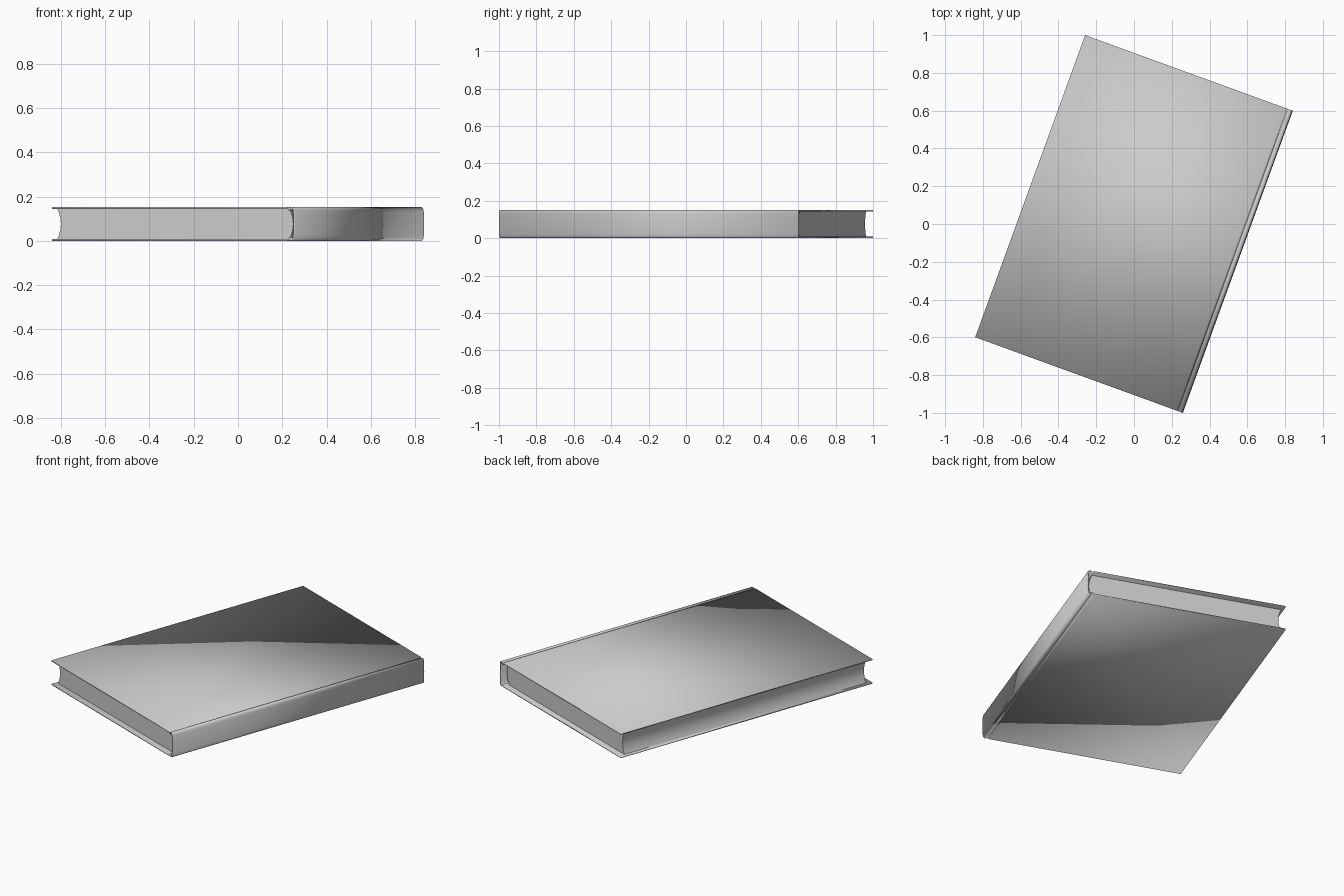
import bpy, bmesh, math

if "Cube" in bpy.data.objects:
    bpy.data.objects.remove(bpy.data.objects["Cube"])

ANGLE = math.radians(-20)
H = 0.152        # book thickness
T = 0.008        # board thickness
HALF_L = 0.851   # half the spine length


def extrude(name, pts, half, closed):
    """Sweep an x-z profile along y; closed profiles get end caps."""
    bm = bmesh.new()
    a, b = [[bm.verts.new((x, y, z)) for x, z in pts] for y in (-half, half)]
    n = len(pts)
    for i in range(n if closed else n - 1):
        j = (i + 1) % n
        bm.faces.new((a[i], a[j], b[j], b[i]))
    if closed:
        bm.faces.new(a[::-1])
        bm.faces.new(b)
    bmesh.ops.recalc_face_normals(bm, faces=bm.faces)
    me = bpy.data.meshes.new(name)
    bm.to_mesh(me)
    bm.free()
    ob = bpy.data.objects.new(name, me)
    bpy.context.collection.objects.link(ob)
    ob.rotation_euler.z = ANGLE
    return ob


def arc(x_end, bulge, z0, z1, n=12):
    """Shallow bowed edge from z0 to z1."""
    return [(x_end + bulge * (1 - (2 * i / n - 1) ** 2), z0 + (z1 - z0) * i / n)
            for i in range(n + 1)]


def smooth(ob):
    bpy.ops.object.select_all(action='DESELECT')
    ob.select_set(True)
    bpy.context.view_layer.objects.active = ob
    bpy.ops.object.shade_smooth_by_angle(angle=math.radians(35))


# cover: one sheet with hinge grooves and a gently rounded spine
h = T / 2
lower = [(-0.585, h), (0.545, h), (0.551, h + 0.003), (0.556, h + 0.008),
         (0.561, h + 0.003), (0.566, h), (0.571, h), (0.576, h + 0.003)]
spine = arc(0.578, 0.003, h + 0.008, H - h - 0.008)
upper = [(x, H - z) for x, z in reversed(lower)]
cover = extrude("cover", lower + spine + upper, HALF_L, False)
sol = cover.modifiers.new("board", 'SOLIDIFY')
sol.thickness = T
sol.offset = 0
smooth(cover)

# page block: hollow fore-edge, rounded back
back = arc(0.545, 0.018, T, H - T)
fore = arc(-0.571, 0.017, T, H - T)[::-1]
pages = extrude("page_block", back + fore, HALF_L - 0.034, True)
smooth(pages)
